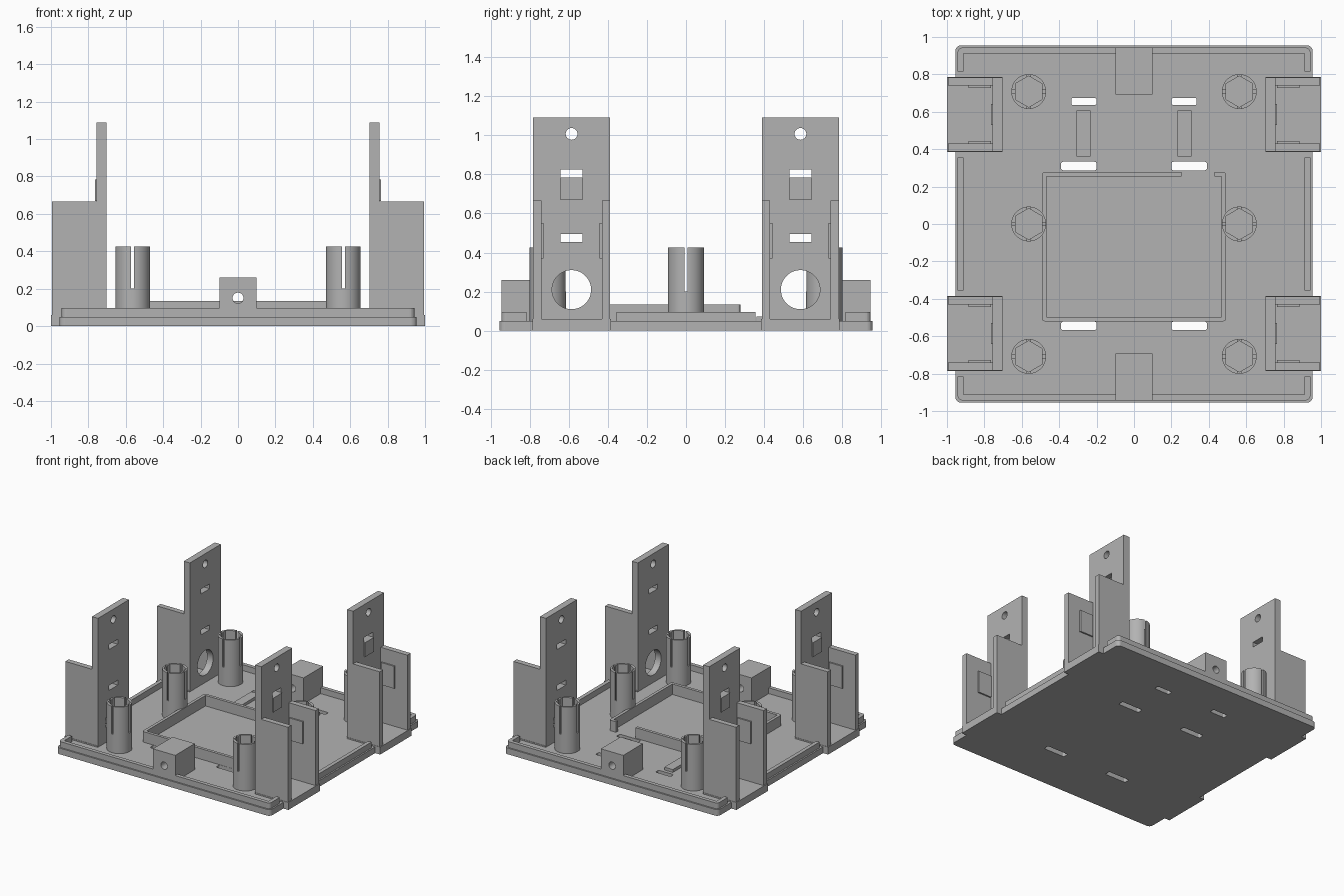
import bpy
from math import pi

if "Cube" in bpy.data.objects:
    bpy.data.objects.remove(bpy.data.objects["Cube"])

grey = bpy.data.materials.new("plain grey")
grey.use_nodes = True
grey.diffuse_color = (0.45, 0.45, 0.45, 1)
grey.node_tree.nodes["Principled BSDF"].inputs["Base Color"].default_value = grey.diffuse_color


def bake(obj):
    """Apply every modifier on an object."""
    dg = bpy.context.evaluated_depsgraph_get()
    mesh = bpy.data.meshes.new_from_object(obj.evaluated_get(dg))
    obj.modifiers.clear()
    obj.data = mesh


def box(name, x, y, z, corner=0):
    """Box from (min, max) ranges, optionally with rounded upright edges."""
    bpy.ops.mesh.primitive_cube_add(size=1)
    o = bpy.context.object
    o.name = name
    for v in o.data.vertices:
        v.co = [r[0] if c < 0 else r[1] for c, r in zip(v.co, (x, y, z))]
    if corner:
        weights = o.data.attributes.new("bevel_weight_edge", "FLOAT", "EDGE")
        for e in o.data.edges:
            a, b = (o.data.vertices[i].co for i in e.vertices)
            weights.data[e.index].value = float(abs(a.z - b.z) > 1e-5)
        m = o.modifiers.new("round", "BEVEL")
        m.limit_method, m.width, m.segments = "WEIGHT", corner, 5
        bake(o)
    o.data.materials.append(grey)
    return o


def rod(name, radius, length, centre, axis="Z", sides=48):
    turn = {"X": (0, pi / 2, 0), "Y": (pi / 2, 0, 0), "Z": (0, 0, 0)}[axis]
    bpy.ops.mesh.primitive_cylinder_add(vertices=sides, radius=radius, depth=length,
                                        location=centre, rotation=turn)
    o = bpy.context.object
    o.name = name
    o.data.materials.append(grey)
    return o


def cut(obj, cutters):
    """Subtract the cutters, then delete them."""
    for c in cutters:
        m = obj.modifiers.new("cut", "BOOLEAN")
        m.operation, m.solver, m.object = "DIFFERENCE", "EXACT", c
    bake(obj)
    for c in cutters:
        bpy.data.objects.remove(c)


def mirror(obj, x=True, y=True):
    m = obj.modifiers.new("mirror", "MIRROR")
    m.use_axis = (x, y, False)
    bake(obj)


def smooth(obj):
    bpy.ops.object.select_all(action="DESELECT")
    obj.select_set(True)
    bpy.context.view_layer.objects.active = obj
    bpy.ops.object.shade_smooth_by_angle(angle=pi / 6)


FLOOR = 0.05
EDGE = 0.955

# Base plate with rounded through slots
base = box("base_plate", (-EDGE, EDGE), (-EDGE, EDGE), (0, FLOOR), 0.03)
slots = []
for s in (-1, 1):
    for inner, outer, y, half in ((0.2, 0.39, 0.31, 0.023), (0.2, 0.39, -0.545, 0.023),
                                  (0.2, 0.335, 0.655, 0.02)):
        x = sorted((s * inner, s * outer))
        slots.append(box("slot", x, (y - half, y + half), (-0.1, 0.2), 0.012))
cut(base, slots)

# Raised rim, interrupted at the four brackets
rim = box("rim", (-0.943, 0.943), (-0.943, 0.943), (FLOOR, 0.097), 0.025)
cut(rim, [box("inside", (-0.912, 0.912), (-0.912, 0.912), (0, 1))]
    + [box("gap", (-2, 2), sorted((s * 0.355, s * 0.815)), (0, 1)) for s in (-1, 1)])

# Low inner frame with an opening in its back wall
frame = box("inner_frame", (-0.492, 0.492), (-0.52, 0.278), (FLOOR, 0.135), 0.015)
cut(frame, [box("inside", (-0.468, 0.468), (-0.496, 0.254), (0, 1)),
            box("gap", (0.255, 0.43), (0.2, 0.4), (0, 1))])

# Low floor bars
mirror(box("floor_bars", (0.232, 0.308), (0.36, 0.608), (FLOOR, 0.073)), y=False)

# Drilled blocks at the front and back
block = box("edge_blocks", (-0.1, 0.1), (0.693, 0.943), (FLOOR, 0.26))
cut(block, [rod("hole", 0.029, 1, (0, 0.8, 0.15), "Y")])
mirror(block, x=False)
smooth(block)

# Split posts with hexagonal sockets
for x in (-0.563, 0.563):
    for y in (-0.708, 0, 0.708):
        post = rod("split_post", 0.093, 0.385, (x, y, 0.2325))
        cut(post, [rod("socket", 0.083, 0.8, (x, y, FLOOR + 0.4), sides=6),
                   box("slit", (x - 0.008, x + 0.008), (y - 1, y + 1), (0.2, 1)),
                   box("slit", (x - 1, x + 1), (y - 0.008, y + 0.008), (0.2, 1))])
        smooth(post)

# Corner brackets: tall pierced panel, foot, side walls, pads and catch
Y0, Y1 = 0.388, 0.783
MID = (Y0 + Y1) / 2
panel = box("bracket_panels", (0.702, 0.756), (Y0, Y1), (0, 1.09))
cut(panel, [rod("hole", 0.03, 1, (0.73, MID, 1.007), "X"),
            rod("hole", 0.1, 1, (0.73, MID, 0.21), "X")]
    + [box("slot", (0.5, 1), (MID - 0.056, MID + 0.056), (z - 0.02, z + 0.02))
       for z in (0.805, 0.475)])
mirror(panel)
smooth(panel)

mirror(box("bracket_feet", (0.702, 1), (Y0 - 0.003, Y1 + 0.003), (0, 0.06)))
mirror(box("bracket_catches", (0.75, 0.765), (MID - 0.056, MID + 0.056), (0.67, 0.785)))
for name, wall, pad in (("inner", (Y0, Y0 + 0.043), (Y0 + 0.04, Y0 + 0.055)),
                        ("outer", (Y1 - 0.043, Y1), (Y1 - 0.055, Y1 - 0.04))):
    mirror(box(name + "_bracket_walls", (0.702, 0.994), wall, (0.06, 0.665)))
    mirror(box(name + "_bracket_pads", (0.765, 0.885), pad, (0.37, 0.55)))
